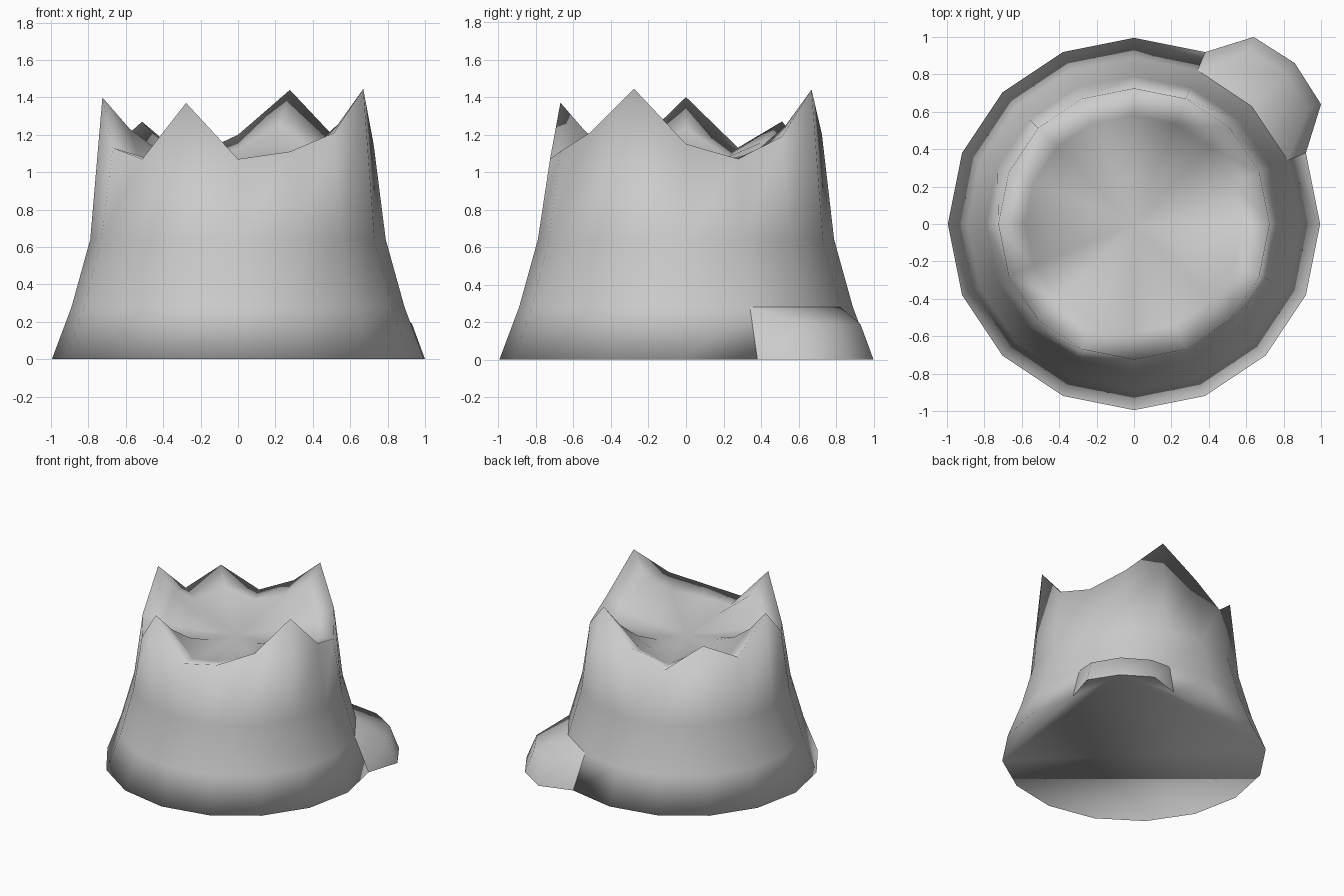
import bpy, bmesh
from math import cos, sin, radians

if "Cube" in bpy.data.objects:
    bpy.data.objects.remove(bpy.data.objects["Cube"])

N = 16
# jagged heights of the broken rim, every 22.5 degrees from +x
RIM = [1.15, 1.07, 1.19, 1.44, 1.20, 1.07, 1.27, 1.13,
       1.40, 1.13, 1.07, 1.37, 1.07, 1.11, 1.21, 1.445]
TOP_R, CORE_Z = 0.725, 1.03

bm = bmesh.new()


def ring(radius, heights):
    return [bm.verts.new((radius * cos(radians(22.5 * i)),
                          radius * sin(radians(22.5 * i)), heights[i]))
            for i in range(N)]


def bridge(a, b, skip=()):
    return [bm.faces.new((a[i], a[(i + 1) % N], b[(i + 1) % N], b[i]))
            for i in range(N) if i not in skip]


# flared trunk, open where the root grows out
trunk = [ring(0.995, [0] * N), ring(0.89, [0.28] * N),
         ring(0.79, [0.64] * N), ring(TOP_R, RIM)]
bridge(trunk[0], trunk[1], skip=(1, 2))
bridge(trunk[1], trunk[2])
bridge(trunk[2], trunk[3])

# splintered hollow top, falling smoothly from the peaks to the core
cap = []
prev = trunk[3]
for r in (0.58, 0.43, 0.25):
    k = (r / TOP_R) ** 2.7
    cur = ring(r, [CORE_Z + (h - CORE_Z) * k for h in RIM])
    cap += bridge(prev, cur)
    prev = cur
core = bm.verts.new((0, 0, CORE_Z))
cap += [bm.faces.new((prev[i], prev[(i + 1) % N], core)) for i in range(N)]

# root stub
low = [bm.verts.new(p) for p in ((1.0, 0.64, 0), (0.86, 0.86, 0), (0.64, 1.0, 0))]
high = [bm.verts.new(p) for p in ((0.93, 0.61, 0.19), (0.81, 0.81, 0.19), (0.61, 0.93, 0.19))]
b, t = trunk[0][1:4], trunk[1][1:4]
root = [bm.faces.new((b[0], low[0], high[0], t[0])),
        bm.faces.new((low[2], b[2], t[2], high[2]))]
for k in (0, 1):
    root.append(bm.faces.new((low[k], low[k + 1], high[k + 1], high[k])))
    root.append(bm.faces.new((high[k], high[k + 1], t[k + 1], t[k])))

# flat underside, following the root outline
bm.verts.remove(b[1])
outline = trunk[0][:2] + low + trunk[0][3:]
bm.faces.new(outline[::-1])

# smooth trunk and hollow, crisp rim, root and base edges
cap, root = set(cap), set(root)
for f in bm.faces:
    f.smooth = True
for e in bm.edges:
    faces = set(e.link_faces)
    if faces <= cap:
        continue
    mixed_root = len(faces & root) == 1
    e.smooth = not mixed_root and e.calc_face_angle(0) < radians(30)

mesh = bpy.data.meshes.new("tree_stump")
bm.to_mesh(mesh)
bm.free()
stump = bpy.data.objects.new("tree_stump", mesh)
bpy.context.collection.objects.link(stump)
